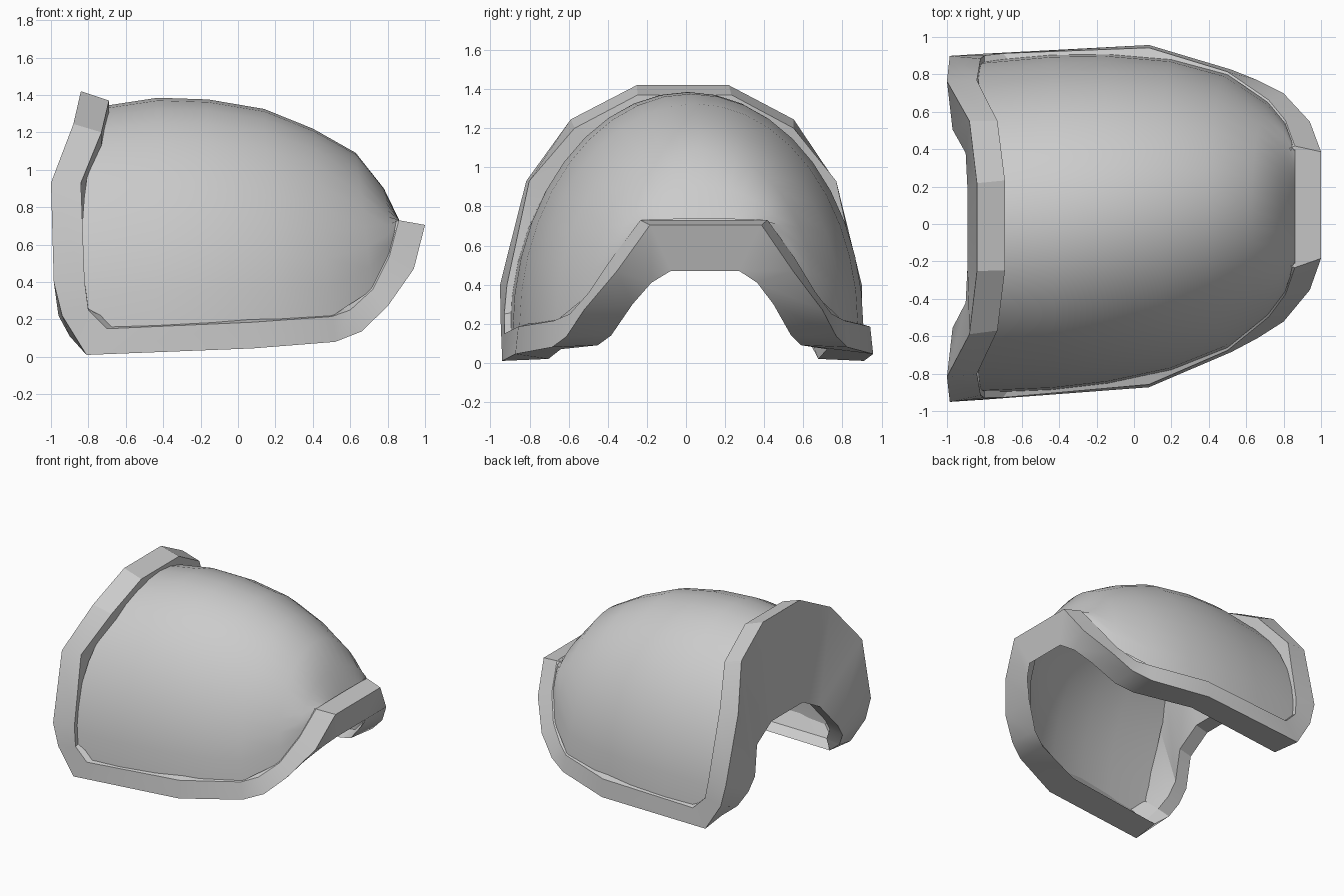
import bpy, bmesh, math
from mathutils import Vector

if "Cube" in bpy.data.objects:
    bpy.data.objects.remove(bpy.data.objects["Cube"])

SHEAR, SHIFT = 0.064, 0.037      # the shape leans slightly sideways towards the front

# Half of the rim loop, from the back crown round the side to the front lip:
# edge on the dome, outer corner, edge of the opening
RIM = [
    ((-.69, .24, 1.37), (-.84, .235, 1.42), (-.89, .20, .62)),
    ((-.73, .56, 1.20), (-.88, .57, 1.245), (-.90, .40, .51)),
    ((-.84, .785, .93), (-1.0, .79, .93), (-.97, .53, .32)),
    ((-.82, .90, .40), (-.985, .925, .40), (-.96, .60, .22)),
    ((-.80, .915, .25), (-.94, .925, .22), (-.90, .65, .11)),
    ((-.70, .92, .15), (-.81, .925, .01), (-.79, .69, .02)),
    ((.08, .90, .185), (.08, .915, .045), (.05, .68, .07)),
    ((.50, .745, .215), (.52, .755, .08), (.50, .52, .09)),
    ((.60, .67, .25), (.66, .69, .135), (.63, .46, .14)),
    ((.72, .58, .36), (.80, .61, .27), (.78, .36, .30)),
    ((.81, .465, .54), (.94, .45, .47), (.88, .27, .41)),
    ((.86, .325, .73), (1.0, .285, .705), (.94, .175, .47)),
]
# Ridge line of the dome (x, z), one point per arch
RIDGE = [(-.69, 1.345), (-.43, 1.385), (-.16, 1.376), (.14, 1.325), (.40, 1.22),
         (.63, 1.09), (.78, .90), (.86, .735)]


def place(p):
    return Vector((p[0], p[1] + SHIFT + SHEAR * p[0], p[2]))


def build(name, rows, closed, angle):
    """Skin a grid of rows; closed wraps it in both directions."""
    bm = bmesh.new()
    grid = [[bm.verts.new(place(p)) for p in row] for row in rows]
    n, m = len(grid), len(grid[0])
    for i in range(n if closed else n - 1):
        for j in range(m if closed else m - 1):
            a, b = grid[i], grid[(i + 1) % n]
            k = (j + 1) % m
            bm.faces.new((a[j], b[j], b[k], a[k]))
    bmesh.ops.recalc_face_normals(bm, faces=bm.faces)
    if not closed and sum(f.normal.z * f.calc_area() for f in bm.faces) < 0:
        bmesh.ops.reverse_faces(bm, faces=bm.faces)
    me = bpy.data.meshes.new(name)
    bm.to_mesh(me)
    bm.free()
    ob = bpy.data.objects.new(name, me)
    bpy.context.collection.objects.link(ob)
    bpy.ops.object.select_all(action='DESELECT')
    ob.select_set(True)
    bpy.context.view_layer.objects.active = ob
    bpy.ops.object.shade_smooth_by_angle(angle=math.radians(angle))
    return ob


# Domed shell: elliptical arches lofted between the side edges and the ridge
edges = [(-.84, .90, .15), (-.44, .91, .165), (-.14, .895, .175), (.20, .845, .19)]
edges += [r[0] for r in RIM[7:8] + RIM[9:]]
arches = []
for i, ((x, y, z), (rx, rz)) in enumerate(zip(edges, RIDGE)):
    power = 4 if i == 0 else 1          # the first arch follows the back rim
    row = []
    for k in range(21):
        t = math.pi * k / 20
        s = math.sin(t)
        row.append((x + (rx - x) * s ** power, (y - .015) * math.cos(t),
                    z + (rz - z) * s))
    arches.append(row)
shell = build("dome_shell", arches, False, 60)
solid = shell.modifiers.new("thickness", 'SOLIDIFY')
solid.thickness = .07
solid.offset = -1
solid.use_rim = False                   # edges are buried in the rim

# Rim: raised band, back wall and inner lip as one closed loop of sections
half = []
for i, (a, b, c) in enumerate(RIM):
    a, b, c = Vector(a), Vector(b), Vector(c)
    d = c + Vector((.11, 0, .02)) if i < 5 else c.lerp(a, .35)
    target = Vector((a.x, 0, .4)) if i < 5 else Vector((0, 0, .45))
    half.append([a, b, c, d, a + (target - a).normalized() * .11])
mirrored = [[(p.x, -p.y, p.z) for p in sec] for sec in reversed(half)]
build("rim_and_back_wall", half + mirrored, True, 25)
